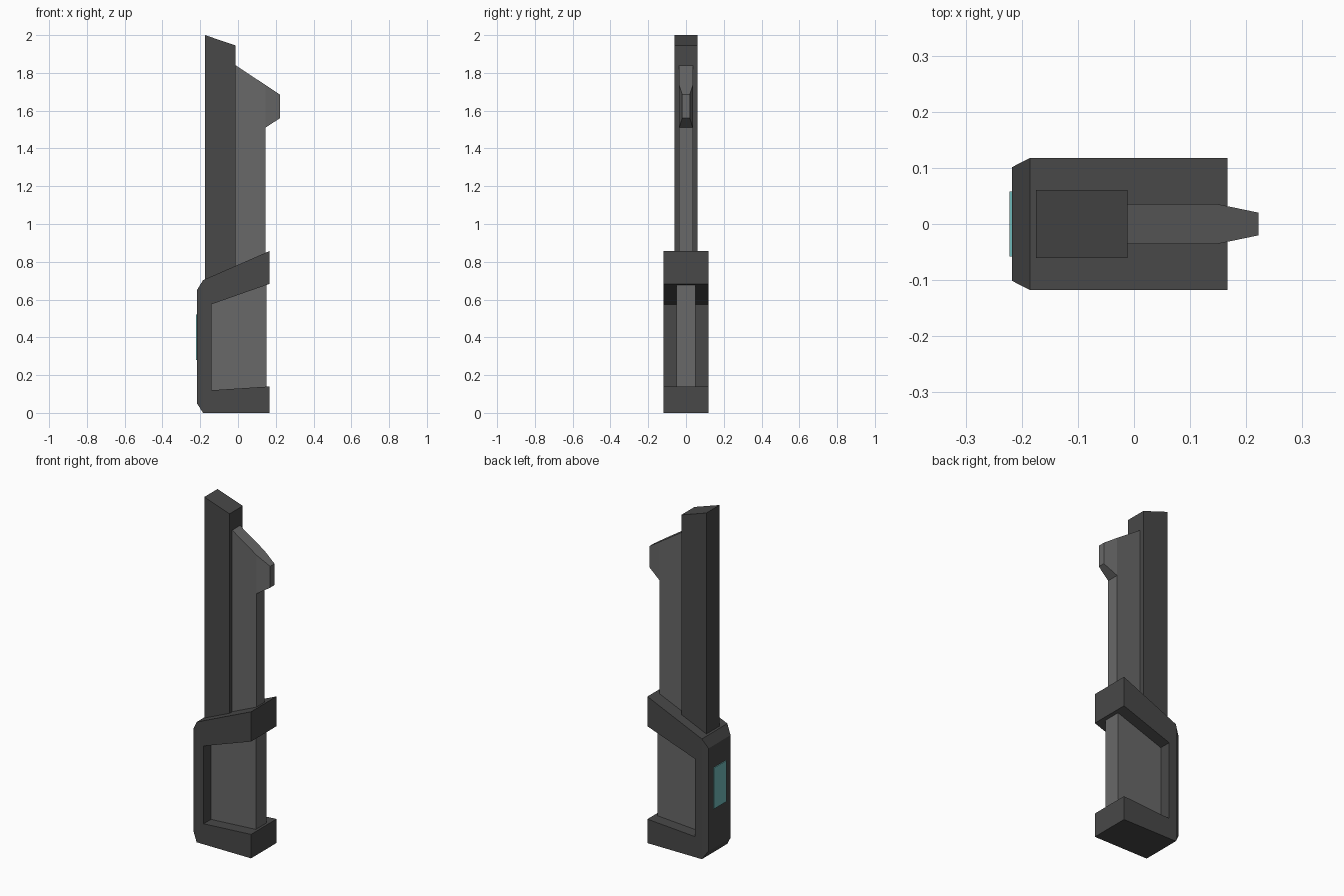
import bpy, bmesh

if "Cube" in bpy.data.objects:
    bpy.data.objects.remove(bpy.data.objects["Cube"])


def mat(name, rgb):
    m = bpy.data.materials.new(name)
    m.diffuse_color = (*rgb, 1)
    m.use_nodes = True
    m.node_tree.nodes["Principled BSDF"].inputs["Base Color"].default_value = m.diffuse_color
    return m


DARK = mat("dark_grey", (0.065, 0.065, 0.065))
MID = mat("mid_grey", (0.14, 0.14, 0.14))
TEAL = mat("teal", (0.16, 0.48, 0.48))


def slab(name, profile, half, material, cut_x=None, taper=None):
    """Extrude an x-z profile to +-half in y; optionally cut at cut_x and
    narrow the vertices chosen by taper(x) -> y factor."""
    bm = bmesh.new()
    face = bm.faces.new([bm.verts.new((x, -half, z)) for x, z in profile])
    new = bmesh.ops.extrude_face_region(bm, geom=[face])["geom"]
    bmesh.ops.translate(bm, vec=(0, 2 * half, 0),
                        verts=[v for v in new if isinstance(v, bmesh.types.BMVert)])
    if cut_x is not None:
        bmesh.ops.bisect_plane(bm, geom=bm.verts[:] + bm.edges[:] + bm.faces[:],
                               plane_co=(cut_x, 0, 0), plane_no=(1, 0, 0))
    if taper:
        for v in bm.verts:
            v.co.y *= taper(v.co.x)
    bmesh.ops.recalc_face_normals(bm, faces=bm.faces[:])
    me = bpy.data.meshes.new(name)
    bm.to_mesh(me)
    bm.free()
    me.materials.append(material)
    ob = bpy.data.objects.new(name, me)
    bpy.context.collection.objects.link(ob)
    return ob


# C-shaped handle frame, narrowed along its back edge
slab("handle_frame",
     [(0.167, 0), (-0.185, 0), (-0.217, 0.05), (-0.217, 0.65), (-0.185, 0.703),
      (0.167, 0.857), (0.167, 0.683), (-0.14, 0.575), (-0.14, 0.12), (0.167, 0.14)],
     0.118, DARK, -0.185, lambda x: 0.86 if x < -0.2 else 1)

# Grip core filling the frame opening
slab("grip_core", [(-0.16, 0.09), (0.15, 0.1), (0.15, 0.71), (-0.16, 0.6)],
     0.05, MID)

# Thick spine rail with a slanted top
slab("spine_rail", [(-0.175, 0.66), (-0.012, 0.66), (-0.012, 1.945), (-0.175, 2.0)],
     0.061, DARK)

# Blade with a hooked tip that thins toward the edge
slab("blade",
     [(-0.03, 0.7), (0.145, 0.74), (0.145, 1.51), (0.222, 1.56), (0.222, 1.685),
      (-0.012, 1.84), (-0.03, 1.84)],
     0.036, MID, 0.146, lambda x: 0.56 if x > 0.2 else 1)

# Coloured plate on the back of the handle
slab("back_plate", [(-0.222, 0.28), (-0.216, 0.28), (-0.216, 0.52), (-0.222, 0.52)],
     0.058, TEAL)
